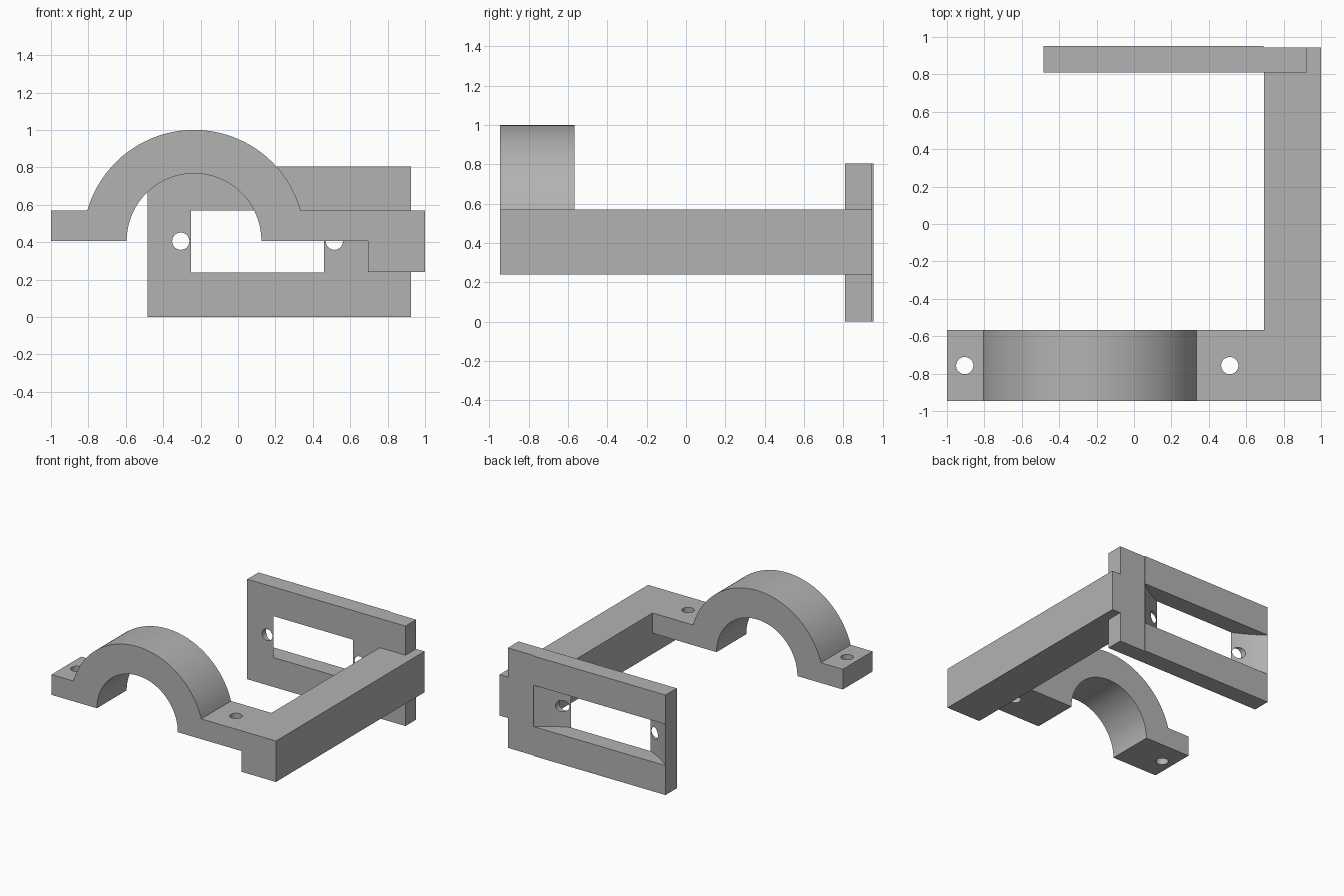
import bpy, bmesh, math
from mathutils import Vector

if "Cube" in bpy.data.objects:
    bpy.data.objects.remove(bpy.data.objects["Cube"])

grey = bpy.data.materials.new("plain grey")
colour = (0.45, 0.45, 0.45, 1)
grey.diffuse_color = colour
grey.use_nodes = True
grey.node_tree.nodes["Principled BSDF"].inputs["Base Color"].default_value = colour


def extrude(name, points, axis, start, end):
    """Extrude a closed profile: (x, z) along y, or (x, y) along z."""
    place = (lambda a, b: (a, start, b)) if axis == "y" else (lambda a, b: (a, b, start))
    step = Vector((0, end - start, 0)) if axis == "y" else Vector((0, 0, end - start))
    bm = bmesh.new()
    face = bm.faces.new([bm.verts.new(place(a, b)) for a, b in points])
    top = bmesh.ops.extrude_face_region(bm, geom=[face])["geom"]
    bmesh.ops.translate(bm, vec=step, verts=[v for v in top if isinstance(v, bmesh.types.BMVert)])
    bmesh.ops.recalc_face_normals(bm, faces=bm.faces)
    mesh = bpy.data.meshes.new(name)
    bm.to_mesh(mesh)
    bm.free()
    mesh.materials.append(grey)
    obj = bpy.data.objects.new(name, mesh)
    bpy.context.collection.objects.link(obj)
    return obj


def arc(cx, cy, radius, a0, a1, steps):
    return [(cx + radius * math.cos(a0 + (a1 - a0) * i / steps),
             cy + radius * math.sin(a0 + (a1 - a0) * i / steps)) for i in range(steps + 1)]


def circle(cx, cy, radius, steps):
    return arc(cx, cy, radius, 0, math.tau, steps)[:-1]


def cut(target, cutter):
    mod = target.modifiers.new(cutter.name, "BOOLEAN")
    mod.operation, mod.solver, mod.object = "DIFFERENCE", "EXACT", cutter
    bpy.context.view_layer.objects.active = target
    bpy.ops.object.modifier_apply(modifier=mod.name)
    bpy.data.objects.remove(cutter)


# Half-round clamp with two flat ears
CX, BASE, EAR, OUTER, INNER = -0.235, 0.407, 0.57, 0.593, 0.36
lift = math.asin((EAR - BASE) / OUTER)
profile = [(-1, BASE)]
profile += arc(CX, BASE, INNER, math.pi, 0, 64)
profile += [(0.695, BASE), (0.695, EAR)]
profile += arc(CX, BASE, OUTER, lift, math.pi - lift, 64)
profile += [(-1, EAR)]
clamp = extrude("clamp", profile, "y", -0.945, -0.567)
for x in (-0.905, 0.512):
    cut(clamp, extrude("bolt_hole", circle(x, -0.757, 0.046, 32), "z", 0.2, 0.8))

# Side arm, fitted around the end of the back plate
arm = extrude("side_arm", [(0.695, -0.945), (1, -0.945), (1, 0.945), (0.925, 0.945),
                           (0.925, 0.81), (0.695, 0.81)], "z", 0.24, EAR)

# Back plate with a concave window and two screw holes
plate = extrude("back_plate", [(-0.485, 0.81), (0.925, 0.81), (0.925, 0.945), (0.693, 0.945),
                               (0.693, 0.953), (-0.485, 0.953)], "z", 0, 0.805)
cut(plate, extrude("window", circle(0.104, 1.652, 0.914, 192), "z", 0.237, EAR))
for x in (-0.306, 0.515):
    cut(plate, extrude("screw_hole", circle(x, 0.405, 0.046, 32), "y", 0.6, 1.1))

# Smooth the curved walls, keep edges sharp
bpy.ops.object.select_all(action="DESELECT")
for obj in (clamp, arm, plate):
    obj.select_set(True)
bpy.context.view_layer.objects.active = clamp
bpy.ops.object.shade_smooth_by_angle(angle=math.radians(25))
